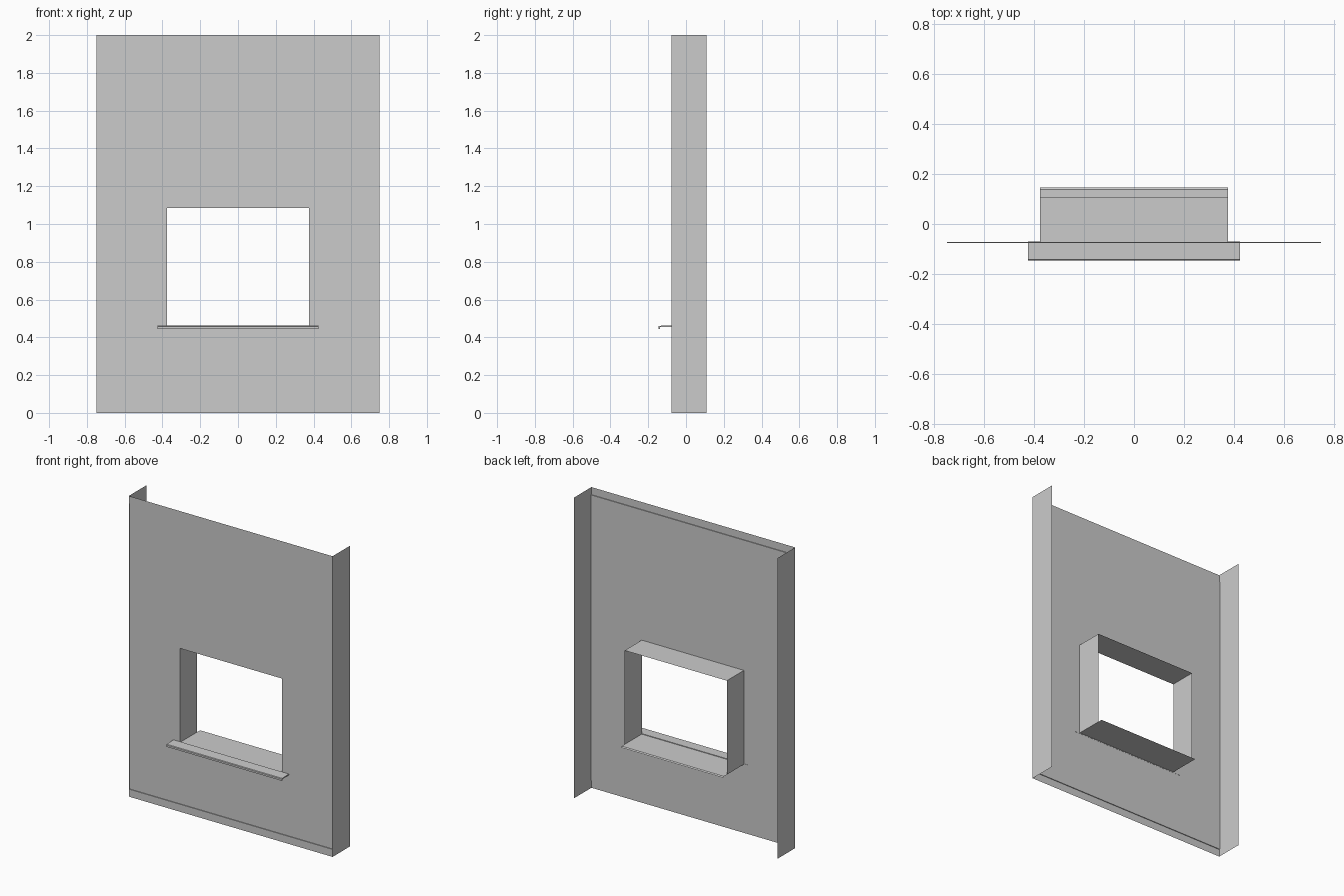
import bpy

if "Cube" in bpy.data.objects:
    bpy.data.objects.remove(bpy.data.objects["Cube"])

W, H = 0.75, 2.0             # half width and height of the panel
FRONT, BACK = -0.072, 0.108  # sheet plane and rear edge of the returns
HW, Z0, Z1 = 0.376, 0.459, 1.084  # window half width, bottom, top


def make(name, verts, faces):
    mesh = bpy.data.meshes.new(name)
    mesh.from_pydata(verts, [], faces)
    mesh.update()
    ob = bpy.data.objects.new(name, mesh)
    bpy.context.collection.objects.link(ob)
    return ob


def strip(name, profile, half, closed=False):
    """Sweep a (y, z) profile along x."""
    n = len(profile)
    verts = [(x, y, z) for x in (-half, half) for y, z in profile]
    count = n if closed else n - 1
    faces = [(i, (i + 1) % n, n + (i + 1) % n, n + i) for i in range(count)]
    if closed:
        faces += [tuple(reversed(range(n))), tuple(range(n, 2 * n))]
    return make(name, verts, faces)


# front sheet with the window opening left out
xs, zs = (-W, -HW, HW, W), (0.05, Z0, Z1, H - 0.05)
verts = [(x, FRONT, z) for z in zs for x in xs]
faces = [(r * 4 + c, r * 4 + c + 1, r * 4 + c + 5, r * 4 + c + 4)
         for r in range(3) for c in range(3) if (r, c) != (1, 1)]
make("front_sheet", verts, faces)

# slightly raised edge strips at top and bottom
LIP = FRONT - 0.005
strip("top_edge", [(FRONT, H - 0.05), (LIP, H - 0.05), (LIP, H)], W)
strip("bottom_edge", [(LIP, 0), (LIP, 0.05), (FRONT, 0.05)], W)

# side returns of the panel and side faces of the window reveal
for side, label in ((-1, "left"), (1, "right")):
    for part, x, lo, hi in (("return", W, 0, H), ("reveal", HW, Z0, Z1)):
        x *= side
        f = FRONT if part == "reveal" else LIP
        quad = (0, 1, 2, 3) if (side > 0) == (part == "return") else (3, 2, 1, 0)
        make(f"{label}_{part}",
             [(x, f, lo), (x, BACK, lo), (x, BACK, hi), (x, f, hi)], [quad])

# window head
strip("reveal_head", [(FRONT, Z1), (BACK, Z1)], HW)

# sill sheet running through the opening, with a small drop at the back
strip("inner_sill", [(FRONT, Z0), (0.138, Z0), (0.146, Z0 - 0.006)], HW)

# projecting outer sill with a drip edge
strip("outer_sill", [(FRONT + 0.001, 0.463), (-0.143, 0.461), (-0.146, 0.457),
                     (-0.146, 0.445), (-0.138, 0.445), (-0.138, 0.454),
                     (FRONT + 0.001, 0.455)], 0.425, closed=True)
